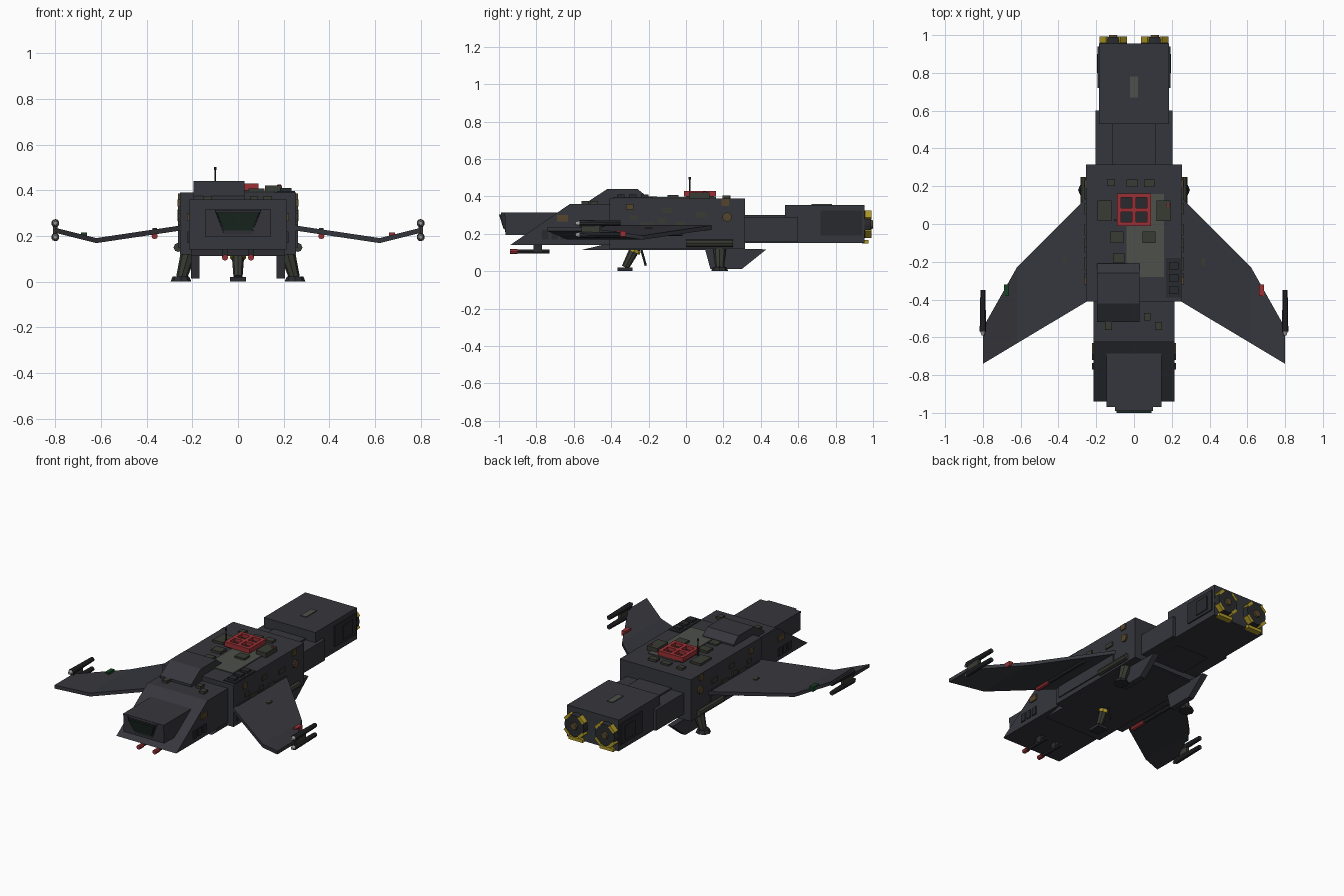
import bpy, bmesh, math
from mathutils import Vector, Matrix

if "Cube" in bpy.data.objects:
    bpy.data.objects.remove(bpy.data.objects["Cube"])

COL = {'hull': (.036, .037, .046), 'dark': (.022, .023, .027), 'panel': (.075, .08, .07),
       'olive': (.04, .043, .033), 'red': (.32, .03, .035), 'yellow': (.42, .31, .02),
       'glass': (.012, .025, .018), 'green': (.01, .05, .02), 'brown': (.09, .06, .025),
       'light': (.35, .35, .35)}
MATS = {}
for n, c in COL.items():
    MATS[n] = bpy.data.materials.new(n)
    MATS[n].diffuse_color = (*c, 1)


def finish(bm, name, mat, mirror=False):
    bmesh.ops.recalc_face_normals(bm, faces=bm.faces)
    me = bpy.data.meshes.new(name)
    bm.to_mesh(me)
    bm.free()
    me.materials.append(MATS[mat])
    ob = bpy.data.objects.new(name, me)
    bpy.context.collection.objects.link(ob)
    if mirror:
        ob.modifiers.new('mirror', 'MIRROR')
    return ob


def boxes(name, mat, items, mirror=False):
    """Each item is (x0, x1, y0, y1, z0, z1)."""
    bm = bmesh.new()
    for x0, x1, y0, y1, z0, z1 in items:
        m = Matrix.Translation(((x0+x1)/2, (y0+y1)/2, (z0+z1)/2)) @ Matrix.Diagonal((x1-x0, y1-y0, z1-z0, 1))
        bmesh.ops.create_cube(bm, size=1, matrix=m)
    return finish(bm, name, mat, mirror)


def side_profile(name, mat, x0, x1, pts, mirror=False):
    """Extrude a (y, z) outline from x0 to x1."""
    bm = bmesh.new()
    f = bm.faces.new([bm.verts.new((x0, y, z)) for y, z in pts])
    r = bmesh.ops.extrude_face_region(bm, geom=[f])
    bmesh.ops.translate(bm, vec=(x1-x0, 0, 0), verts=[v for v in r['geom'] if isinstance(v, bmesh.types.BMVert)])
    return finish(bm, name, mat, mirror)


def rods(name, mat, items, mirror=False, sides=10):
    """Each item is (start, end, start radius, end radius)."""
    bm = bmesh.new()
    for a, b, r0, r1 in items:
        a, b = Vector(a), Vector(b)
        d = b - a
        m = Matrix.Translation((a+b)/2) @ d.to_track_quat('Z', 'Y').to_matrix().to_4x4()
        bmesh.ops.create_cone(bm, cap_ends=True, segments=sides, radius1=r0, radius2=r1, depth=d.length, matrix=m)
    return finish(bm, name, mat, mirror)


# Hull
boxes('main_hull', 'hull', [(-.255, .255, -.41, .315, .12, .39)])
side_profile('nose_hull', 'hull', -.215, .215, [(-.4, .36), (-.62, .36), (-.94, .14), (-.4, .14)])
side_profile('belly_plate', 'hull', -.205, .205, [(-.56, .113), (-.41, .15), (.31, .15), (.31, .113)])
side_profile('cockpit_block', 'hull', -.145, .145, [(-.6, .315), (-.97, .315), (-.965, .195), (-.6, .195)])
side_profile('roof_hump', 'hull', -.195, .028, [(-.52, .35), (-.52, .375), (-.42, .44), (-.26, .44), (-.21, .4), (-.21, .35)])
boxes('nose_side_vents', 'dark', [(.21, .222, -.77 + i*.05, -.735 + i*.05, .17, .22) for i in range(3)], True)

# Cockpit window: frame tapering downward, glass in front
for nm, mt, w0, w1, z0, z1, yf in (('window_frame', 'hull', .1, .06, .205, .313, -.99),
                                   ('window_glass', 'glass', .093, .062, .225, .303, -1.0)):
    bm = bmesh.new()
    fr = [bm.verts.new(p) for p in ((-w1, yf+.025, z0), (w1, yf+.025, z0), (w0, yf, z1), (-w0, yf, z1))]
    bk = [bm.verts.new((v.co.x*1.02, -.96, v.co.z)) for v in fr]
    bm.faces.new(fr)
    bm.faces.new(bk)
    for i in range(4):
        bm.faces.new((fr[i], fr[(i+1) % 4], bk[(i+1) % 4], bk[i]))
    finish(bm, nm, mt)

# Tail boom and engine block
boxes('tail_boom', 'hull', [(-.205, .205, .31, .6, .155, .29), (-.115, .115, .31, .54, .15, .3)])
boxes('engine_block', 'hull', [(-.185, .185, .53, .955, .152, .355)])
boxes('engine_side_panels', 'dark', [(.18, .192, .72, .94, .19, .325), (.19, .197, .8, .9, .21, .3)], True)
boxes('engine_top_hatch', 'panel', [(-.02, .02, .67, .78, .35, .36)])

# Engine nozzles with yellow clamps
rods('engine_nozzles', 'dark', [((.11, .94, .25), (.11, .99, .25), .075, .07)], True, 16)
rods('engine_cores', 'brown', [((.11, .98, .25), (.11, 1.0, .25), .028, .022)], True, 10)
bm = bmesh.new()
for k in range(4):
    m = Matrix.Translation((.11, .975, .25)) @ Matrix.Rotation(math.pi/4 + k*math.pi/2, 4, 'Y') \
        @ Matrix.Translation((0, 0, .07)) @ Matrix.Diagonal((.05, .035, .018, 1))
    bmesh.ops.create_cube(bm, size=1, matrix=m)
finish(bm, 'nozzle_clamps', 'yellow', True)
boxes('tail_bumpers', 'yellow', [(.06, .16, .94, .975, .148, .168)], True)


# Forward-swept gull wings
def wing_z(x):
    return .235 - (x-.25)*.15 if x < .62 else .18 + (x-.62)*.25


bm = bmesh.new()
cols = [(.24, .15, -.405), (.62, -.23, -.632), (.80, -.55, -.74)]
rows = []
for x, yr, yf in cols:
    rows.append([bm.verts.new((x, y, wing_z(x)+dz)) for y, dz in ((yr, .011), (yf, .011), (yf, -.011), (yr, -.011))])
for a, b in zip(rows, rows[1:]):
    for i in range(4):
        bm.faces.new((a[i], a[(i+1) % 4], b[(i+1) % 4], b[i]))
bm.faces.new(rows[0])
bm.faces.new(rows[-1])
finish(bm, 'wings', 'hull', True)
boxes('wing_root_fairings', 'hull', [(.25, .262, -.38, .12, .15, .25)], True)
boxes('wing_studs', 'olive', [(.355, .375, -.22, -.18, .2, .234)], True)
for nm, s, mt in (('right_wing_light', 1, 'red'), ('left_wing_light', -1, 'green')):
    x = .675*s
    boxes(nm, mt, [(x-.013, x+.013, -.38, -.32, .185, .215)])

# Wing guns and wing tip pods
rods('wing_guns', 'dark', [((.365, -.36, .2), (.365, -.02, .2), .012, .012)], True, 8)
rods('wing_gun_tips', 'red', [((.365, -.45, .2), (.365, -.34, .2), .014, .014)], True, 8)
rods('tip_pods', 'dark', [((.8, -.57, z), (.8, -.35, z), .018, .014) for z in (.195, .256)], True)
rods('tip_pod_noses', 'light', [((.8, -.59, z), (.8, -.57, z), .008, .014) for z in (.195, .256)], True)
boxes('tip_pod_mounts', 'olive', [(.79, .81, -.56, -.46, .19, .26)], True)

# Nose guns
rods('nose_guns', 'dark', [((.057, -.92, .106), (.057, -.73, .106), .011, .011)], True, 8)
rods('nose_gun_tips', 'red', [((.057, -.94, .106), (.057, -.9, .106), .014, .014)], True, 8)
boxes('nose_gun_mounts', 'dark', [(.045, .069, -.815, -.77, .105, .145)], True)

# Landing gear
rods('front_leg', 'olive', [((0, -.27, .125), (0, -.325, .02), .028, .02)], sides=8)
rods('front_leg_collar', 'yellow', [((0, -.272, .118), (0, -.28, .102), .034, .034)], sides=8)
boxes('front_foot', 'dark', [(-.035, .035, -.365, -.285, 0, .02)])
rods('front_leg_brace', 'dark', [((0, -.24, .12), (0, -.215, .03), .006, .006)], sides=6)
rods('rear_legs', 'olive', [((.215, .18, .13), (.247, .18, .018), .035, .024)], True, 8)
rods('rear_feet', 'dark', [((.25, .18, 0), (.25, .18, .022), .046, .036)], True, 8)
side_profile('belly_fins', 'hull', .168, .205, [(.1, .125), (.43, .117), (.3, .013), (.13, .013)], True)

# Side pipes and small hull plates
rods('side_pipes', 'olive', [((.262, 0, .15), (.262, .25, .15), .02, .02)], True, 8)
boxes('side_plates', 'olive', [(.25, .263, y-w, y+w, z-.014, z+.014) for y, z, w in
      ((-.21, .25, .035), (-.03, .25, .03), (-.1, .325, .025), (-.28, .285, .02), (.08, .3, .03), (-.13, .27, .02))], True)
boxes('side_sensors', 'brown', [(.205, .223, -.69, -.63, .265, .3), (.25, .265, -.32, -.28, .33, .36),
                               (.25, .263, .19, .23, .35, .385)], True)
rods('side_port', 'brown', [((.25, .22, .29), (.265, .22, .29), .025, .025)], True)

# Roof panel, red grille, boxes and antenna
boxes('roof_panel', 'panel', [(-.04, .16, -.28, .16, .385, .396)])
grid = [(-.09, .09, y-.011, y+.011, .4, .43) for y in (.0, .075, .15)]
grid += [(x-.011, x+.011, -.01, .16, .4, .43) for x in (-.079, 0, .079)]
boxes('roof_grille', 'red', grid)
boxes('grille_base', 'dark', [(-.08, .08, 0, .15, .39, .407)])
boxes('roof_boxes', 'olive', [(x-w, x+w, y-d, y+d, .38, z) for x, y, w, d, z in
      ((-.12, .22, .02, .018, .405), (.08, .215, .028, .02, .405), (-.01, .215, .03, .02, .4),
       (-.155, .07, .037, .055, .405), (.155, .07, .037, .055, .42), (-.09, -.07, .035, .03, .405),
       (.08, -.07, .035, .03, .408), (-.08, -.18, .03, .025, .4))])
boxes('roof_side_rack', 'dark', [(.17, .25, -.39, -.18, .385, .396)] +
      [(.185, .235, y-.02, y+.02, .39, .41) for y in (-.22, -.285, -.35)])
boxes('nose_top_studs', 'olive', [(x-.018, x+.018, y-.02, y+.02, .35, .376) for x, y in
      ((.07, -.49), (.13, -.54), (-.135, -.54))])
rods('antenna', 'dark', [((-.1, .02, .38), (-.1, .02, .495), .005, .004), ((-.1, .02, .49), (-.1, .02, .503), .007, .007)], sides=6)
rods('beacon', 'red', [((.18, .1, .39), (.18, .1, .425), .012, .008)], sides=8)

for m in bpy.data.materials:
    if m.users and not m.is_grease_pencil:
        m.use_nodes = True
        m.node_tree.nodes["Principled BSDF"].inputs["Base Color"].default_value = m.diffuse_color
